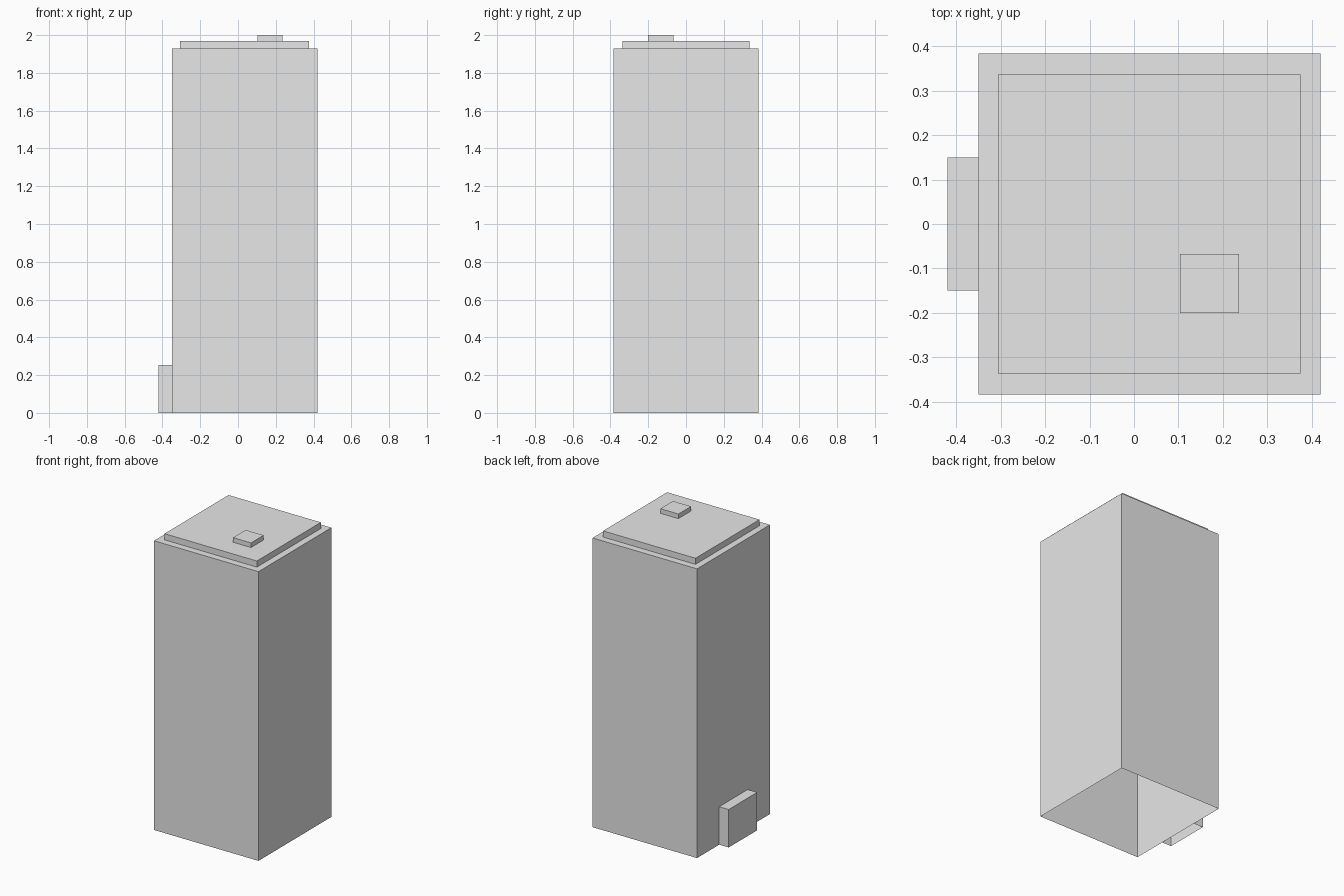
import bpy
import bmesh

# Remove the default object
default = bpy.data.objects.get("Cube")
if default:
    bpy.data.objects.remove(default, do_unlink=True)

# One plain grey for the whole building
GREY = (0.8, 0.8, 0.8, 1.0)
grey = bpy.data.materials.new("plain grey")
grey.use_nodes = True
grey.diffuse_color = GREY
grey.node_tree.nodes["Principled BSDF"].inputs["Base Color"].default_value = GREY


def open_box(name, low, high):
    """Flat-shaded box between two corners, left open underneath."""
    bm = bmesh.new()
    bmesh.ops.create_cube(bm, size=1)
    for v in bm.verts:
        v.co = [(a + b) / 2 + c * (b - a) for a, b, c in zip(low, high, v.co)]
    underside = [f for f in bm.faces if f.normal.z < -0.5]
    bmesh.ops.delete(bm, geom=underside, context='FACES_ONLY')
    mesh = bpy.data.meshes.new(name)
    bm.to_mesh(mesh)
    bm.free()
    mesh.materials.append(grey)
    obj = bpy.data.objects.new(name, mesh)
    bpy.context.collection.objects.link(obj)
    return obj


TOWER_TOP, SLAB_TOP = 1.928, 1.969

# Hollow tower, stepped roof, rooftop hatch and side entrance
open_box("tower", (-0.35, -0.384, 0), (0.42, 0.384, TOWER_TOP))
open_box("roof_slab", (-0.306, -0.337, TOWER_TOP), (0.375, 0.337, SLAB_TOP))
open_box("roof_hatch", (0.103, -0.2, SLAB_TOP), (0.236, -0.067, 2))
open_box("side_entrance", (-0.42, -0.15, 0), (-0.35, 0.15, 0.253))
